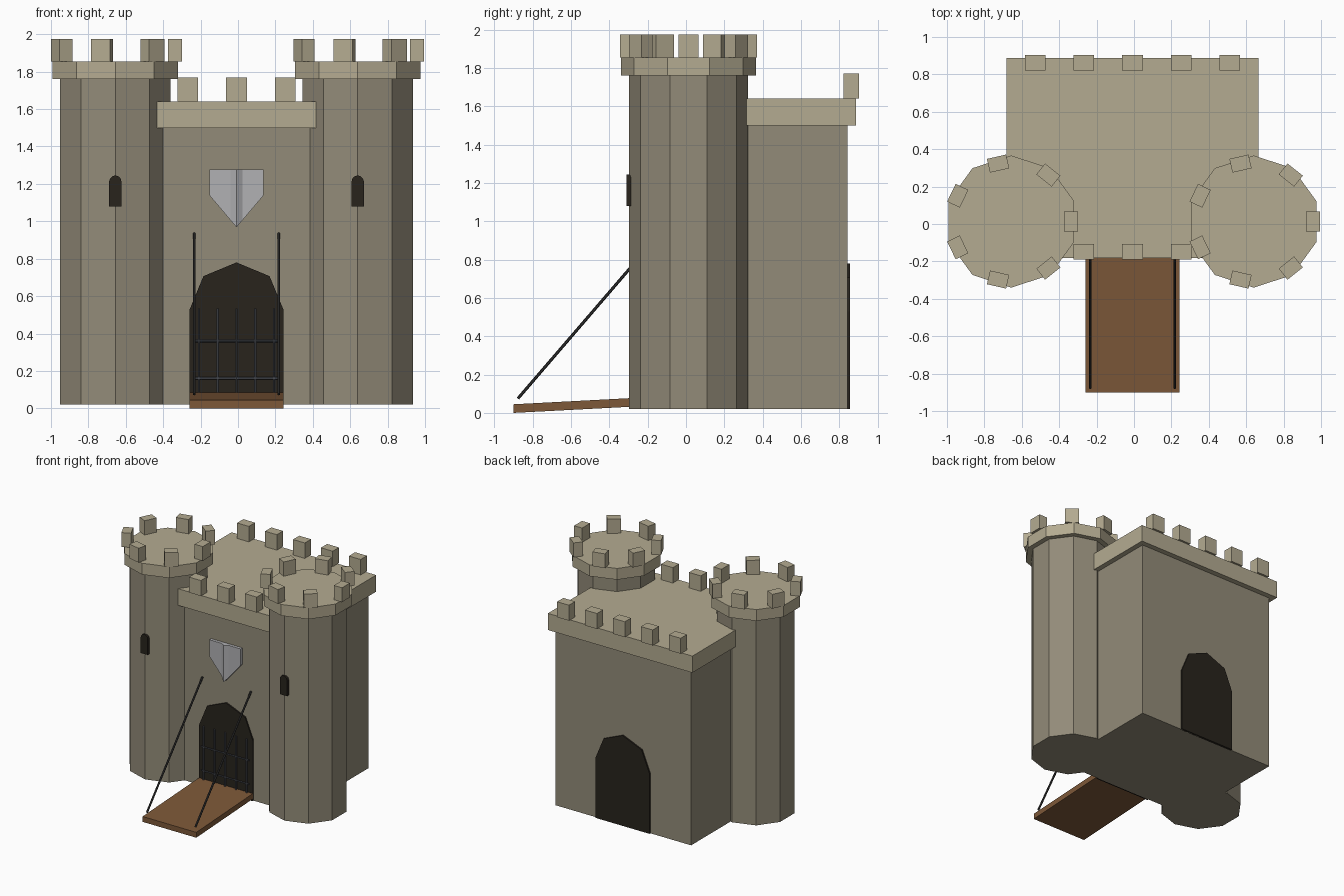
import bpy, bmesh
from math import sin, cos, pi, radians
from mathutils import Vector, Matrix

if "Cube" in bpy.data.objects:
    bpy.data.objects.remove(bpy.data.objects["Cube"])

X0 = -0.008          # centre line of the gatehouse
TY = 0.013           # y of the tower centres
FRONT, BACK = -0.137, 0.843
BASE = 0.02


def material(name, rgb):
    m = bpy.data.materials.new(name)
    m.diffuse_color = (*rgb, 1)
    m.use_nodes = True
    m.node_tree.nodes["Principled BSDF"].inputs["Base Color"].default_value = m.diffuse_color
    return m


WALL = material("wall_stone", (0.29, 0.26, 0.19))
TRIM = material("trim_stone", (0.456, 0.407, 0.283))
WOOD = material("wood", (0.205, 0.098, 0.04))
DARK = material("dark_opening", (0.021, 0.017, 0.012))
IRON = material("iron", (0.07, 0.076, 0.091))
CHAIN = material("chain_iron", (0.03, 0.03, 0.03))
STEEL = material("shield_steel", (0.44, 0.44, 0.456))


def finish(name, bm, mat):
    bmesh.ops.recalc_face_normals(bm, faces=bm.faces)
    me = bpy.data.meshes.new(name)
    bm.to_mesh(me)
    bm.free()
    me.materials.append(mat)
    ob = bpy.data.objects.new(name, me)
    bpy.context.collection.objects.link(ob)
    return ob


def prism(name, points, offset, mat):
    """Extrude a flat outline of 3D points along an offset vector."""
    bm = bmesh.new()
    face = bm.faces.new([bm.verts.new(p) for p in points])
    ext = bmesh.ops.extrude_face_region(bm, geom=[face], use_keep_orig=True)
    moved = [v for v in ext["geom"] if isinstance(v, bmesh.types.BMVert)]
    bmesh.ops.translate(bm, verts=moved, vec=Vector(offset))
    return finish(name, bm, mat)


def box(name, centre, size, mat, turn=0.0):
    bm = bmesh.new()
    bmesh.ops.create_cube(bm, size=1, matrix=Matrix.Translation(centre)
                          @ Matrix.Rotation(turn, 4, 'Z') @ Matrix.Diagonal((*size, 1)))
    return finish(name, bm, mat)


def decagon(name, x, y, r, z0, z1, mat):
    pts = [(x + r * cos(-pi / 2 + k * pi / 5), y + r * sin(-pi / 2 + k * pi / 5), z0)
           for k in range(10)]
    return prism(name, pts, (0, 0, z1 - z0), mat)


def rod(name, a, b, r, mat):
    a, b = Vector(a), Vector(b)
    d = b - a
    bm = bmesh.new()
    bmesh.ops.create_cone(bm, cap_ends=True, segments=6, radius1=r, radius2=r, depth=d.length,
                          matrix=Matrix.Translation((a + b) / 2)
                          @ d.to_track_quat('Z', 'Y').to_matrix().to_4x4())
    return finish(name, bm, mat)


def arch(name, x, y, depth, half, z0, spring, segs, mat):
    pts = [(x - half, y, z0), (x + half, y, z0)]
    pts += [(x + half * cos(k * pi / segs), y, spring + half * sin(k * pi / segs))
            for k in range(segs + 1)]
    return prism(name, pts, (0, depth, 0), mat)


# Gatehouse body and its overhanging parapet
mid_y = (FRONT + BACK) / 2
box("gatehouse", (X0, mid_y, (BASE + 1.5) / 2), (1.26, BACK - FRONT, 1.5 - BASE), WALL)
box("gatehouse_parapet", (X0, mid_y, 1.57), (1.345, 1.068, 0.14), TRIM)

# Parapet merlons: three in front between the towers, five at the back
for label, y, n in (("front", -0.148, 1), ("back", 0.862, 2)):
    for i in range(-n, n + 1):
        box(f"{label}_merlon", (X0 + 0.26 * i, y, 1.705), (0.11, 0.083, 0.13), TRIM)

# Towers with crowns, merlon rings and arrow slits
for s, side in ((-1, "left"), (1, "right")):
    tx = X0 + s * 0.648
    decagon(f"{side}_tower", tx, TY, 0.31, BASE, 1.76, WALL)
    decagon(f"{side}_tower_crown", tx, TY, 0.353, 1.76, 1.855, TRIM)
    for k in range(7):
        a = k * 2 * pi / 7
        box(f"{side}_tower_merlon", (tx + 0.318 * cos(a), TY + 0.318 * sin(a), 1.915),
            (0.075, 0.105, 0.12), TRIM, a)
    arch(f"{side}_arrow_slit", tx, -0.31, 0.03, 0.033, 1.08, 1.212, 6, DARK)

# Gate openings, front and back
arch("front_gate", X0, FRONT - 0.012, 0.02, 0.25, BASE, 0.53, 4, DARK)
arch("back_gate", X0, BACK + 0.012, -0.02, 0.25, BASE, 0.53, 4, DARK)

# Portcullis bars
for i in range(-2, 3):
    x = X0 + 0.1 * i
    rod("portcullis_upright", (x, -0.16, 0.05), (x, -0.16, 0.535), 0.007, IRON)
for z in (0.16, 0.36):
    rod("portcullis_crossbar", (X0 - 0.222, -0.16, z), (X0 + 0.222, -0.16, z), 0.007, IRON)

# Sloping drawbridge and its chains
xl = X0 - 0.25
prism("drawbridge", [(xl, -0.9, 0), (xl, -0.9, 0.045), (xl, FRONT, 0.085), (xl, FRONT, 0.04)],
      (0.5, 0, 0), WOOD)
for s in (-1, 1):
    x = X0 + s * 0.226
    rod("drawbridge_chain", (x, -0.877, 0.075), (x, FRONT, 0.935), 0.008, CHAIN)

# Shield on the front wall with a raised central ridge
outline = [(-0.145, 1.278), (-0.145, 1.139), (0, 0.968), (0.145, 1.139), (0.145, 1.278)]
prism("shield", [(X0 + x, FRONT - 0.025, z) for x, z in outline], (0, 0.03, 0), STEEL)
bm = bmesh.new()
rows = [[bm.verts.new((X0 + x, FRONT - d, z)) for x, d, z in row] for row in (
    [(-0.032, 0.025, 1.278), (0, 0.045, 1.278), (0.032, 0.025, 1.278)],
    [(-0.032, 0.025, 1.006), (0, 0.045, 0.968), (0.032, 0.025, 1.006)])]
top, low = rows
for i, j in ((0, 1), (1, 2), (2, 0)):
    bm.faces.new((top[i], top[j], low[j], low[i]))
bm.faces.new(top)
bm.faces.new(low)
finish("shield_ridge", bm, STEEL)
